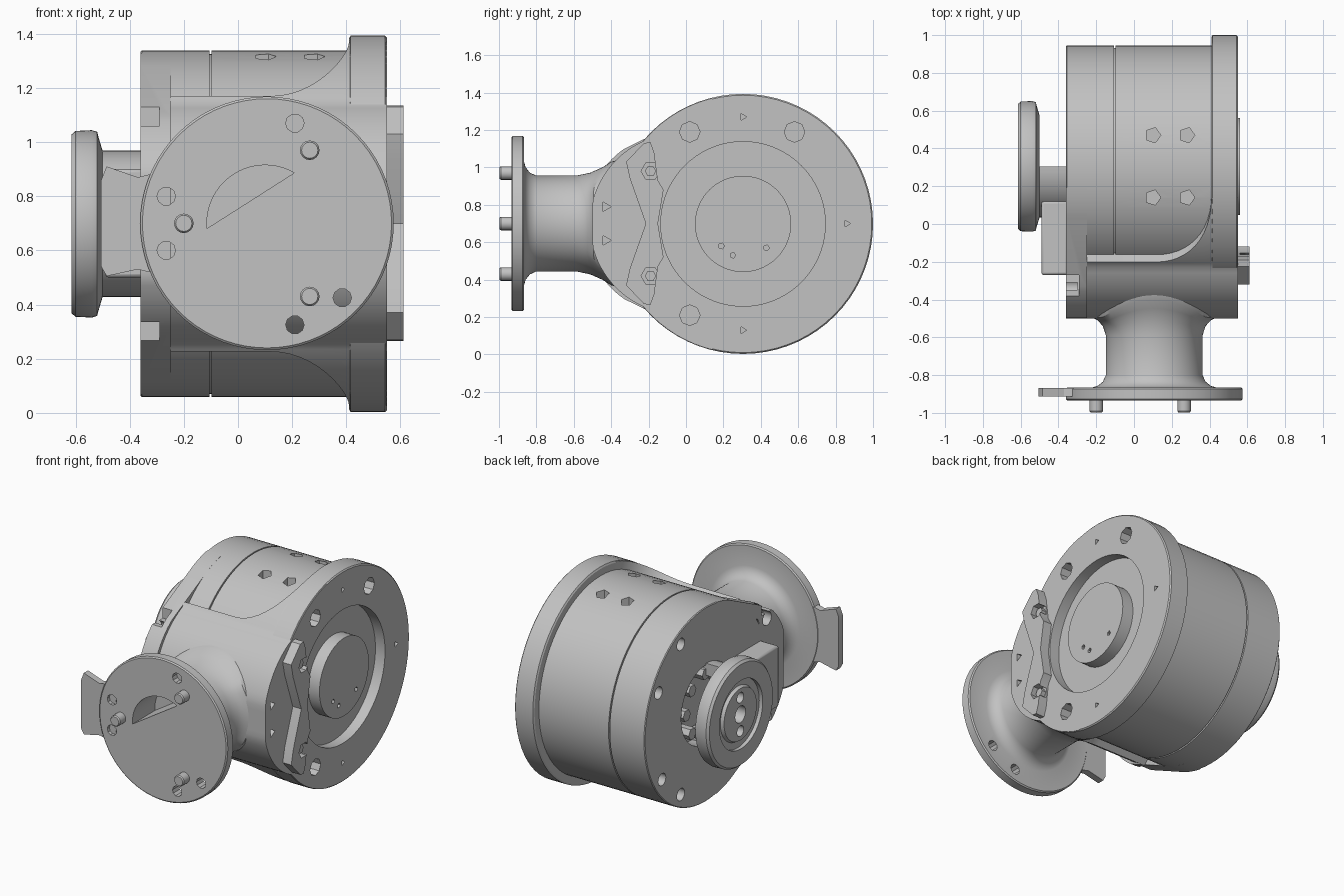
import bpy, bmesh, math
from math import cos, sin, pi, radians, sqrt

old = bpy.data.objects.get("Cube")
if old:
    bpy.data.objects.remove(old, do_unlink=True)

metal = bpy.data.materials.new("cast_grey")
metal.use_nodes = True
GREY = (0.54, 0.54, 0.54, 1)
metal.diffuse_color = GREY
metal.node_tree.nodes["Principled BSDF"].inputs["Base Color"].default_value = GREY

CY, CZ = 0.305, 0.698      # drum axis
NX, NZ = 0.107, 0.70       # neck axis


def loft(name, rings):
    """Closed skin through equal-length rings of points, with end caps."""
    bm = bmesh.new()
    vs = [[bm.verts.new(p) for p in ring] for ring in rings]
    n = len(rings[0])
    for a, b in zip(vs, vs[1:]):
        for i in range(n):
            j = (i + 1) % n
            bm.faces.new((a[i], a[j], b[j], b[i]))
    bm.faces.new(vs[0][::-1])
    bm.faces.new(vs[-1])
    bmesh.ops.recalc_face_normals(bm, faces=bm.faces)
    me = bpy.data.meshes.new(name)
    bm.to_mesh(me)
    bm.free()
    me.materials.append(metal)
    ob = bpy.data.objects.new(name, me)
    bpy.context.collection.objects.link(ob)
    return ob


def lathe(name, profile, axis="x", c=(CY, CZ), n=72):
    """Revolve (distance along axis, radius) pairs about an x, y or z axis."""
    def pt(t, r, a):
        u, v = c[0] + r * cos(a), c[1] + r * sin(a)
        return {"x": (t, u, v), "y": (u, t, v), "z": (u, v, t)}[axis]
    return loft(name, [[pt(t, r, 2 * pi * i / n) for i in range(n)] for t, r in profile])


def rod(name, axis, c, r, t0, t1, n=16):
    return lathe(name, [(t0, r), (t1, r)], axis, c, n)


def prism(name, pts, t0, t1, axis="x"):
    put = (lambda t, u, v: (t, u, v)) if axis == "x" else (lambda t, u, v: (u, t, v))
    return loft(name, [[put(t, u, v) for u, v in pts] for t in (t0, t1)])


def box(name, x, y, z):
    return prism(name, [(y[0], z[0]), (y[1], z[0]), (y[1], z[1]), (y[0], z[1])], *x)


def cut(target, cutters):
    for c in cutters:
        m = target.modifiers.new("cut", "BOOLEAN")
        m.operation, m.solver, m.object = "DIFFERENCE", "EXACT", c
        bpy.context.view_layer.objects.active = target
        bpy.ops.object.modifier_apply(modifier=m.name)
        bpy.data.objects.remove(c, do_unlink=True)


def arc(c, r, a0, a1, n):
    return [(c[0] + r * cos(radians(a0 + (a1 - a0) * i / n)),
             c[1] + r * sin(radians(a0 + (a1 - a0) * i / n))) for i in range(n + 1)]


def saddle(r, a0, a1, nose_y, nose_r, b):
    """Section ahead of the drum: drum arc, blunt nose, drum arc, inner arc."""
    nose = [(max(y, -.5), z) for y, z in arc((nose_y, CZ), nose_r, b, 360 - b, 32)]
    return (arc((CY, CZ), r, a0, a1, 8) + nose
            + arc((CY, CZ), r, 360 - a1, 360 - a0, 8) + arc((CY, CZ), 0.5, 360 - a0, a0, 24))


# Main drum with its seam groove
drum = lathe("drum", [(-.36, .635), (-.355, .64), (-.106, .64), (-.106, .628),
                      (-.097, .628), (-.097, .64), (.42, .64)])
bolt_angles = (110, 62, 28, -35, -62, -110)
end_holes = [(CY + .56 * cos(radians(a)), CZ + .56 * sin(radians(a))) for a in bolt_angles]
cut(drum, [rod("cutter", "x", p, .04, -.4, -.26) for p in end_holes]
    + [rod("cutter", "x", (CY, CZ), .26, -.4, -.26, 40)]
    + [rod("cutter", "z", (x, y), .042, 1.22, 1.5, 5) for x in (.1, .28) for y in (.14, .47)])

# Large end flange with ring recess and central hub
flange = lathe("end_flange", [(.41, .685), (.416, .695), (.543, .695), (.55, .688), (.55, .44),
                              (.48, .44), (.48, .257), (.56, .257)])
cut(flange, [rod("cutter", "x", p, .055, .46, .6, 8) for p in ((.02, 1.19), (.58, 1.19), (.02, .21))]
    + [rod("cutter", "x", p, .02, .52, .6, 3) for p in ((CY, 1.27), (.86, .7), (CY, .13))]
    + [rod("cutter", "x", p, .016, .54, .6, 5) for p in ((.19, .58), (.43, .57), (.25, .53))])

# Front housing, its edge sweeping up into the flange in a quarter round
rings = []
for i in range(13):
    s = radians(90 * i / 12)
    x = .12 + .29 * sin(s)
    rings.append([(x, y, z) for y, z in saddle(.692, 137 - 33 * (1 - cos(s)), 138, -.03, .485, 114)])
rings = [[(-.25, y, z) for _, y, z in rings[0]]] + rings + [[(.55, y, z) for _, y, z in rings[-1]]]
housing = loft("front_housing", rings)
cut(housing, [rod("cutter", "x", (-.43, z), .03, .5, .6, 3) for z in (.61, .79)]
    + [rod("cutter", "x", (.02, z), .055, .46, .6, 8) for z in (.21, 1.19)])

# Left end plate running tangentially forward from the drum, with corner notches
plate = prism("left_end_plate", saddle(.64, 100, 114, -.05, .49, 125), -.36, -.25)
cut(plate, [box("cutter", (-.4, -.29), (-.42, -.27), z) for z in ((1.06, 1.3), (.1, .335))]
    + [rod("cutter", "x", (y, z), .045, -.4, -.3) for y in (-.2, -.33) for z in (.37, 1.02)])

# Front neck and its flange
neck = lathe("neck_flange", [(-.47, .34), (-.495, .33), (-.51, .3), (-.54, .272), (-.59, .256),
                             (-.8, .256), (-.835, .272), (-.857, .3), (-.866, .33), (-.866, .46),
                             (-.873, .468), (-.927, .468), (-.934, .46)], "y", (NX, NZ))
for v in neck.data.vertices:   # wrap the root fillet around the rounded nose
    sag = .45 - sqrt(.485 ** 2 - min(abs(v.co.z - NZ), .4) ** 2)
    v.co.y += max(0, sag) * min(1, max(0, (v.co.y + .6) / .1))
cut(neck, [prism("cutter", arc((.1, .70), .215, 185, 60, 20), -1, -.7, "y")]
    + [rod("cutter", "y", p, .034, -1, -.8 if p[1] < .5 else -.89, 10) for p in
       ((.21, 1.07), (.21, .325), (-.265, .8), (-.265, .6), (.385, .425))])

# Side tab and locating pins of the neck flange
prism("flange_tab", [(-.25, .52), (-.33, .52), (-.37, .53), (-.485, .505), (-.505, .54), (-.505, .86),
                     (-.485, .91), (-.37, .87), (-.33, .88), (-.25, .88)], -.912, -.868, "y")
for p in ((.265, .97), (.265, .43), (-.2, .70)):
    lathe("locating_pin", [(-.92, .036), (-.99, .036), (-.998, .03)], "y", p, 16)

# Small output disc on the left
disc = lathe("output_disc", [(-.5, .27), (-.515, .32), (-.52, .34), (-.54, .346), (-.6, .343),
                             (-.615, .33), (-.615, .225), (-.59, .225), (-.59, .18), (-.61, .17)])
cut(disc, [rod("cutter", "x", (CY, CZ + d), r, -.7, -.54) for d, r in ((0, .055), (.11, .035), (-.11, .035))])

# Half collar and block carrying the disc
prism("half_collar", arc((CY, CZ), .27, 90, 270, 28) + arc((CY, CZ), .19, 270, 90, 28), -.52, -.25)
block = box("collar_block", (-.49, -.35), (-.27, .12), (.5, .9))
bev = block.modifiers.new("bevel", "BEVEL")
bev.width, bev.segments = .012, 2

# Bolt heads inside the drum end
for a in range(0, 360, 45):
    c = (CY + .2 * cos(radians(a)), CZ + .2 * sin(radians(a)))
    rod("inner_bolt", "x", c, .04, -.27, -.36, 6)

# Curved bracket on the right face with two hex sockets
half = [(-.15, .70), (-.12, .88), (-.15, .93), (-.17, 1.08), (-.19, 1.135), (-.225, 1.13),
        (-.32, 1.03), (-.30, .94), (-.215, .70)]
mirror = [(y, 1.40 - z) for y, z in half[-2:0:-1]]
bracket = prism("curved_bracket", half + mirror, .53, .612)
cut(bracket, [rod("cutter", "x", (-.19, z), .05, .56, .7, 6) for z in (.42, .98)])
for z in (.42, .98):
    rod("bracket_bolt", "x", (-.19, z), .03, .54, .59, 6)

# Smooth curved walls, keep edges sharp
bpy.ops.object.select_all(action="DESELECT")
for ob in bpy.context.scene.objects:
    if ob.type == "MESH" and metal.name in ob.data.materials:
        ob.select_set(True)
        bpy.context.view_layer.objects.active = ob
bpy.ops.object.shade_smooth_by_angle(angle=radians(30))
